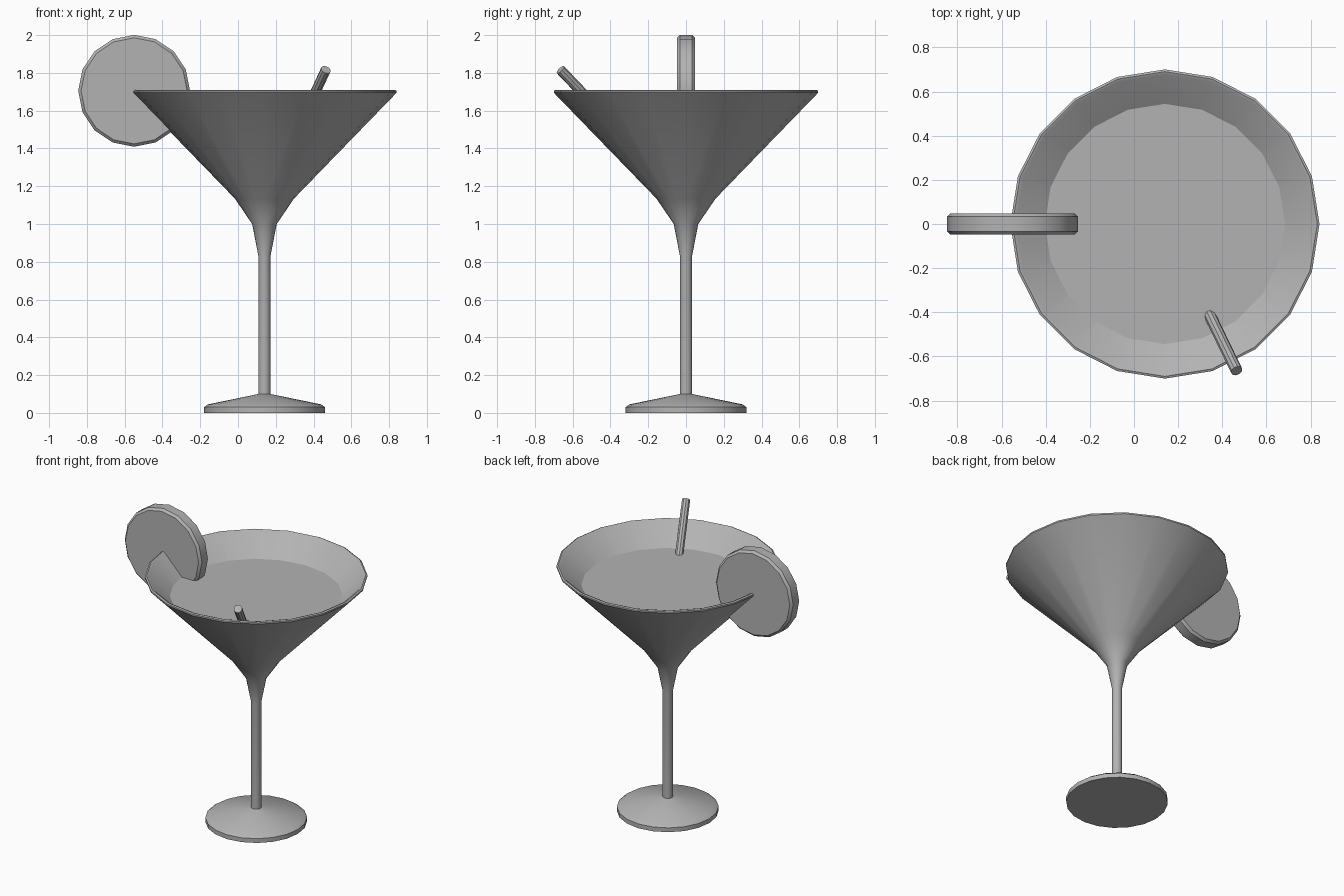
import bpy
import bmesh
import math
from mathutils import Vector, Matrix

default_cube = bpy.data.objects.get("Cube")
if default_cube:
    bpy.data.objects.remove(default_cube, do_unlink=True)

grey = bpy.data.materials.new("plain_grey")
grey.use_nodes = True
grey.diffuse_color = (0.45, 0.45, 0.45, 1)
grey.node_tree.nodes["Principled BSDF"].inputs["Base Color"].default_value = grey.diffuse_color

GLASS_X = 0.14
SIDES = 20


def finish(name, bm, location):
    """Turn a bmesh into a smooth-shaded object with sharp edges kept."""
    bmesh.ops.recalc_face_normals(bm, faces=bm.faces)
    mesh = bpy.data.meshes.new(name)
    bm.to_mesh(mesh)
    bm.free()
    mesh.materials.append(grey)
    obj = bpy.data.objects.new(name, mesh)
    obj.location = location
    bpy.context.collection.objects.link(obj)
    bpy.ops.object.select_all(action='DESELECT')
    obj.select_set(True)
    bpy.context.view_layer.objects.active = obj
    bpy.ops.object.shade_smooth_by_angle(angle=math.radians(32))
    return obj


def lathe(name, profile):
    """Revolve a radius/height profile about the glass axis."""
    bm = bmesh.new()
    verts = [bm.verts.new((r, 0, z)) for r, z in profile]
    edges = [bm.edges.new(pair) for pair in zip(verts, verts[1:])]
    bmesh.ops.spin(bm, geom=verts + edges, axis=(0, 0, 1), cent=(0, 0, 0),
                   angle=math.tau, steps=SIDES, use_merge=True)
    bmesh.ops.remove_doubles(bm, verts=bm.verts, dist=0.0005)
    return finish(name, bm, (GLASS_X, 0, 0))


def cylinder(name, start, end, radius, sides, bevel=0):
    """Capped cylinder between two points, with optional bevelled rims."""
    axis = Vector(end) - Vector(start)
    bm = bmesh.new()
    bmesh.ops.create_cone(bm, cap_ends=True, segments=sides, radius1=radius,
                          radius2=radius, depth=axis.length)
    if bevel:
        rims = [e for e in bm.edges
                if abs(e.verts[0].co.z - e.verts[1].co.z) < 0.001]
        bmesh.ops.bevel(bm, geom=rims, offset=bevel, segments=1,
                        affect='EDGES', profile=0.5)
    turn = Vector((0, 0, 1)).rotation_difference(axis).to_matrix().to_4x4()
    bmesh.ops.transform(bm, matrix=turn, verts=bm.verts)
    return finish(name, bm, (Vector(start) + Vector(end)) / 2)


# Foot, stem and hollow bowl in one profile, from the underside to the inside
lathe("cocktail_glass", [
    (0, 0), (0.32, 0), (0.32, 0.03), (0.30, 0.045), (0.032, 0.10),
    (0.032, 0.83), (0.065, 1.0), (0.157, 1.135),
    (0.70, 1.695), (0.70, 1.705), (0.69, 1.71), (0.677, 1.705),
    (0.13, 1.15), (0, 1.06)])

# Drink filling the bowl
lathe("drink", [(0, 1.57), (0.545, 1.57), (0.13, 1.16), (0, 1.10)])

# Fruit slice straddling the rim
cylinder("fruit_slice", (-0.55, 0.048, 1.705), (-0.55, -0.048, 1.705),
         0.296, 16, bevel=0.015)

# Stirring stick leaning on the front of the bowl
cylinder("stirring_stick", (0.23, -0.18, 1.31), (0.465, -0.665, 1.817), 0.027, 10)
